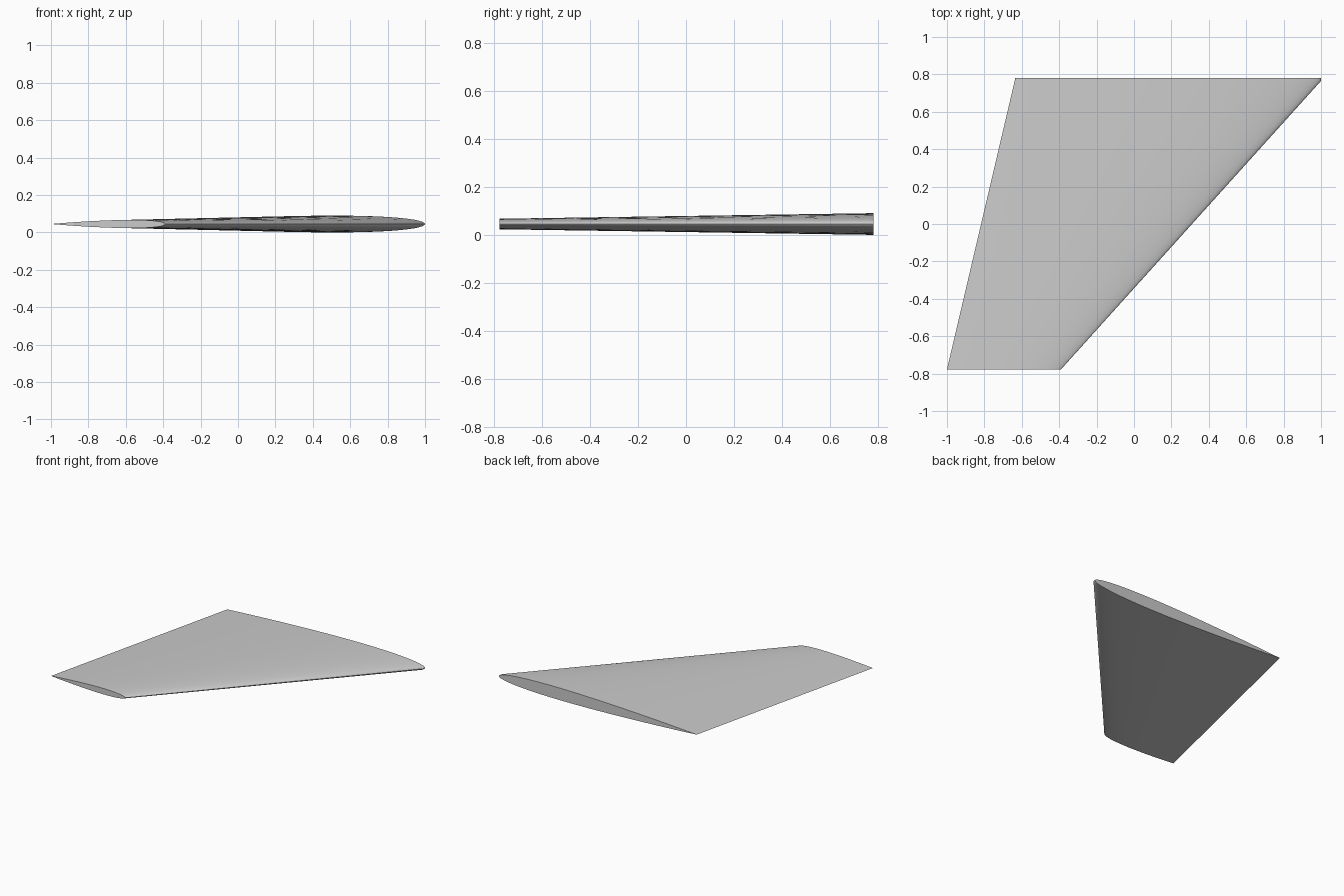
import bpy, bmesh, math

if "Cube" in bpy.data.objects:
    bpy.data.objects.remove(bpy.data.objects["Cube"], do_unlink=True)

# Plain grey skin
grey = bpy.data.materials.new("light_grey")
grey.use_nodes = True
colour = (0.6, 0.6, 0.6, 1)
grey.diffuse_color = colour
grey.node_tree.nodes["Principled BSDF"].inputs["Base Color"].default_value = colour

STEPS = 32
MID_Z = 0.045


def half_thickness(t):
    """Symmetric aerofoil, peak of one half, closed at the trailing edge."""
    return 5 * (0.2969 * math.sqrt(t) - 0.126 * t - 0.3516 * t**2
                + 0.2843 * t**3 - 0.1036 * t**4)


def section(bm, y, trailing, leading, thickness):
    """One aerofoil loop: over the top from the nose, back underneath."""
    loop = []
    for i in range(2 * STEPS):
        t = (1 - math.cos(math.pi * i / STEPS)) / 2
        side = 1 if i <= STEPS else -1
        x = leading + (trailing - leading) * t
        z = MID_Z + side * thickness * half_thickness(t)
        loop.append(bm.verts.new((x, y, z)))
    return loop


# Swept, tapered wing lofted from tip to root, with a short straight root
bm = bmesh.new()
loops = [section(bm, -0.777, -1.0, -0.39, 0.044),
         section(bm, 0.765, -0.638, 1.0, 0.09),
         section(bm, 0.78, -0.635, 1.0, 0.09)]
n = 2 * STEPS
for a, b in zip(loops, loops[1:]):
    for i in range(n):
        j = (i + 1) % n
        bm.faces.new((a[i], a[j], b[j], b[i]))
bm.faces.new(loops[0])
bm.faces.new(loops[-1])
bmesh.ops.recalc_face_normals(bm, faces=bm.faces)

mesh = bpy.data.meshes.new("wing")
bm.to_mesh(mesh)
bm.free()
mesh.materials.append(grey)
wing = bpy.data.objects.new("wing", mesh)
bpy.context.collection.objects.link(wing)

# Smooth skin, crisp end caps and trailing edge
bpy.ops.object.select_all(action="DESELECT")
wing.select_set(True)
bpy.context.view_layer.objects.active = wing
bpy.ops.object.shade_smooth_by_angle(angle=math.radians(40))
